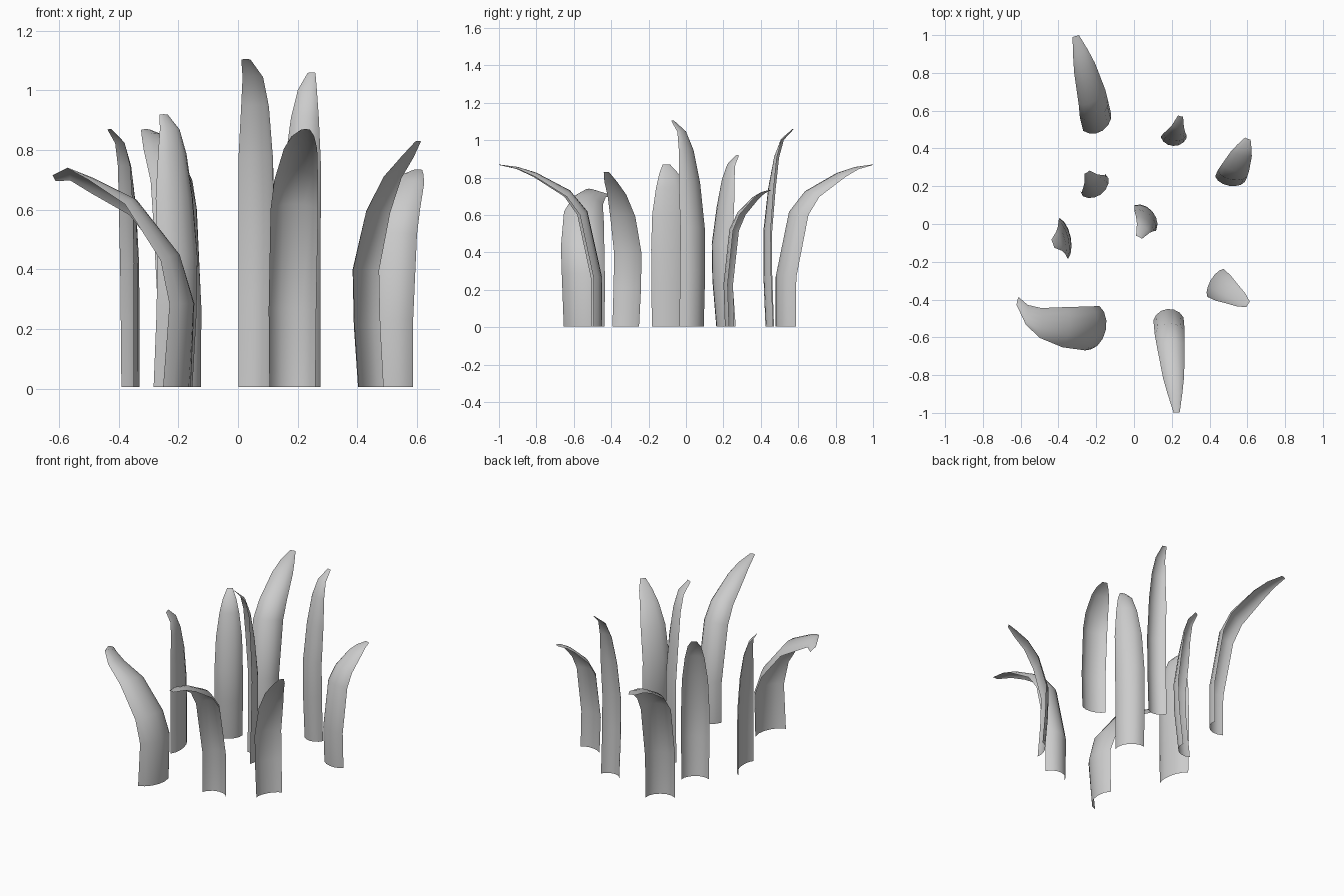
import bpy, bmesh
from math import sin, cos, radians, pi
from mathutils import Vector

if "Cube" in bpy.data.objects:
    bpy.data.objects.remove(bpy.data.objects["Cube"])

# Side profiles of a blade's ridge: (share of reach, share of height)
ARCH = [(0, 0), (0, .31), (.14, .71), (.31, .84), (.64, .95), (.82, .985), (1, 1)]
TALL = [(0, 0), (0, .27), (.02, .48), (.14, .70), (.33, .86), (.58, .95), (1, 1)]
KINK = [(0, 0), (0, .25), (.0, .48), (.20, .72), (.48, .86), (.78, .94), (1, 1)]
DROOP = [(0, 0), (0, .38), (.11, .60), (.40, .85), (.70, .94), (.88, .98), (1, .95)]
BACK = [0, .8, 1, .4, .1, 0, 0]            # slight backward belly above the base
WIDTH = [.97, 1, 1, .92, .70, .48, .20]    # taper toward the tip
SAG = [1, 1, .97, .85, .67, .45, .24]      # channel depth fading toward the tip
COLS = 6


def blade(name, base, lean, face, width, sag, reach, height, back, profile, curve=0, roll=0):
    """Channel-shaped leaf: base = ridge foot, lean = bend heading, face = hollow side,
    curve = sideways drift of the tip, roll = twist around the path toward the tip."""
    bm = bmesh.new()
    lean_v = Vector((cos(radians(lean)), sin(radians(lean)), 0))
    drift_v = Vector((lean_v.y, -lean_v.x, 0))
    pts = [(d * reach - back * b, z * (height - .005) + .005)
           for (d, z), b in zip(profile, BACK)]
    rows = []
    n = len(pts)
    for i, (d, z) in enumerate(pts):
        a, b = pts[max(i - 1, 0)], pts[min(i + 1, n - 1)]
        t = Vector((b[0] - a[0], b[1] - a[1])).normalized()
        if i == 0:
            t = Vector((0, 1))
        f = i / (n - 1)
        ang = radians(face + (lean - face) * f * f)
        hollow = Vector((cos(ang), sin(ang), 0)) * t.y + Vector((0, 0, -t.x))
        side = Vector((-sin(ang), cos(ang), 0))
        r = radians(roll) * f
        side, hollow = side * cos(r) - hollow * sin(r), hollow * cos(r) + side * sin(r)
        ridge = Vector((base[0], base[1], z)) + lean_v * d + drift_v * (curve * f ** 4)
        w = width * WIDTH[i]
        row = []
        for k in range(COLS + 1):
            a = (2 * k / COLS - 1) * pi * .4
            s = sin(a) / sin(pi * .4)
            drop = (1 - cos(a)) / (1 - cos(pi * .4))
            row.append(bm.verts.new(ridge + side * (s * w / 2) + hollow * (drop * sag * SAG[i] * w)))
        rows.append(row)
    for r0, r1 in zip(rows, rows[1:]):
        for k in range(COLS):
            bm.faces.new((r0[k], r0[k + 1], r1[k + 1], r1[k]))
    for p in bm.faces:
        p.smooth = True
    me = bpy.data.meshes.new(name)
    bm.to_mesh(me)
    bm.free()
    bpy.context.collection.objects.link(bpy.data.objects.new(name, me))


# Strongly arched blades front and back
blade("blade_back_arched", (-.165, .495), 106, 124, .175, .32, .52, .87, 0, ARCH)
blade("blade_front_arched", (.178, -.45), -85, -85, .16, .33, .55, .87, 0, ARCH)
blade("blade_right_back", (.505, .21), 68, 80, .16, .22, .26, .735, .01, ARCH)
# Upright blades
blade("blade_back_upright", (.21, .425), 76, 88, .135, .33, .15, 1.06, .015, TALL)
blade("blade_left_back", (-.19, .18), 122, 126, .165, .3, .11, .92, .03, TALL)
blade("blade_centre_tall", (.093, .06), 243, 220, .173, .29, .145, 1.105, .01, TALL)
blade("blade_left_upright", (-.335, -.07), 200, 191, .22, .17, .1, .87, 0, TALL)
# Outward bending blades
blade("blade_right_front", (.423, -.308), -33, -30, .17, .17, .215, .83, .02, KINK)
blade("blade_left_front", (-.165, -.56), 177, 164, .235, .25, .46, .745, .02, DROOP, .13, 26)
